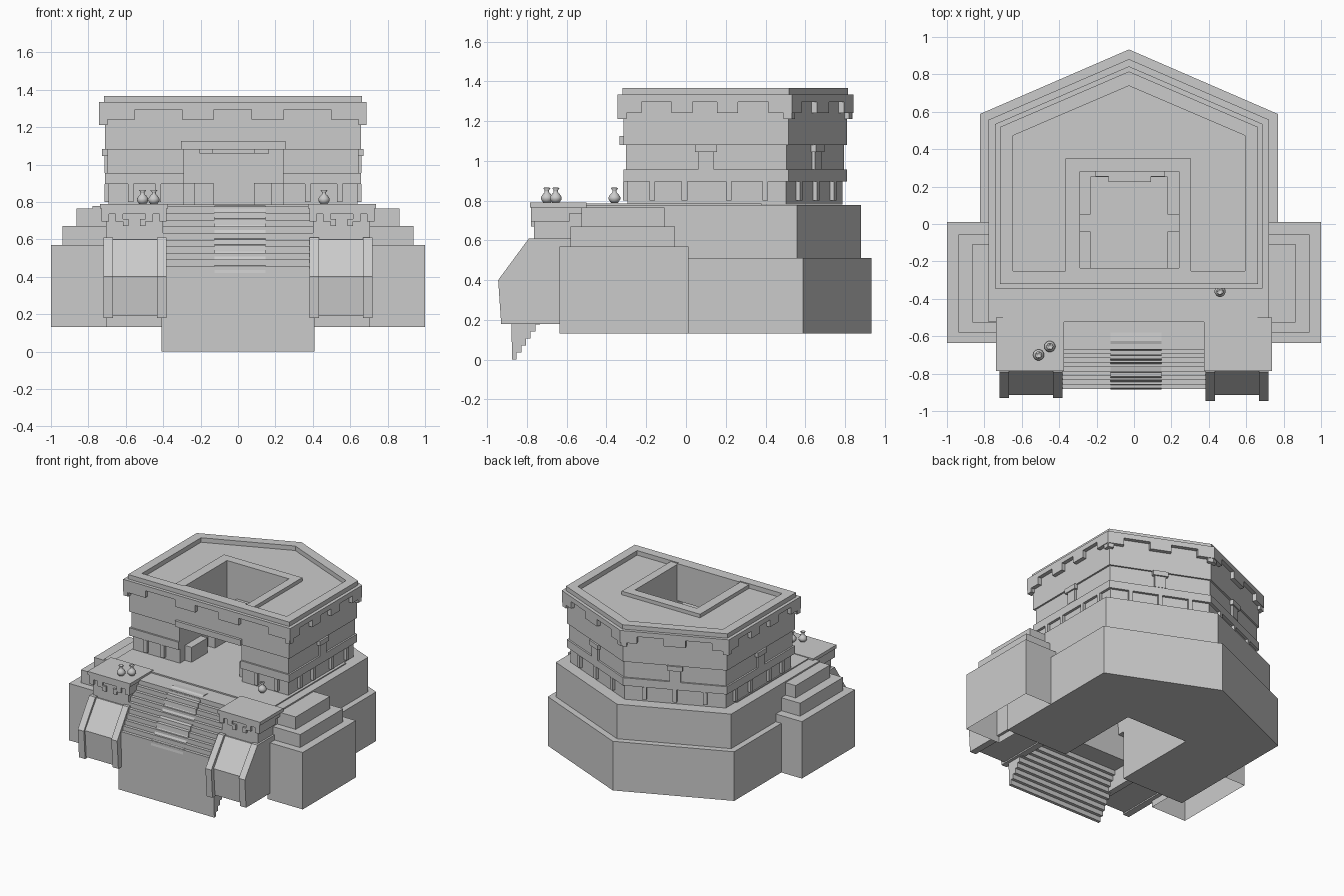
import bpy, bmesh, math
from mathutils import Vector

if "Cube" in bpy.data.objects:
    bpy.data.objects.remove(bpy.data.objects["Cube"])

CX = -0.027                      # symmetry axis of the building
NX0, NX1, NY = -0.29, 0.24, 0.28  # room notch


def finish(name, bm):
    bmesh.ops.recalc_face_normals(bm, faces=bm.faces)
    me = bpy.data.meshes.new(name)
    bm.to_mesh(me)
    bm.free()
    ob = bpy.data.objects.new(name, me)
    bpy.context.collection.objects.link(ob)
    return ob


def extrude(name, pts, vec, open_start=False):
    bm = bmesh.new()
    a = [bm.verts.new(p) for p in pts]
    b = [bm.verts.new(Vector(p) + Vector(vec)) for p in pts]
    n = len(pts)
    for i in range(n):
        j = (i + 1) % n
        bm.faces.new((a[i], a[j], b[j], b[i]))
    bm.faces.new(b)
    if not open_start:
        bm.faces.new(a)
    return finish(name, bm)


def prism(name, pts, z0, z1, open_bottom=False):
    return extrude(name, [(x, y, z0) for x, y in pts], (0, 0, z1 - z0), open_bottom)


def side_profile(name, yz, x0, x1):
    return extrude(name, [(x0, y, z) for y, z in yz], (x1 - x0, 0, 0))


def box(name, x0, x1, y0, y1, z0, z1, open_bottom=False):
    return prism(name, [(x0, y0), (x1, y0), (x1, y1), (x0, y1)], z0, z1, open_bottom)


def outline(d, front=None):
    """Five-sided plan, pushed outward by d."""
    h, f, s, a = 0.685 + d, -0.315 - d, 0.515 + d * 0.65, 0.81 + d * 1.1
    f = f if front is None else front
    return [(CX - h, f), (CX + h, f), (CX + h, s), (CX, a), (CX - h, s)]


def notched(d, front=None, depth=NY):
    o = outline(d, front)
    f = o[0][1]
    return [o[0], (NX0, f), (NX0, depth), (NX1, depth), (NX1, f)] + o[1:]


def ring(name, outer, inner, z0, z1):
    bm = bmesh.new()
    n = len(outer)
    v = [[bm.verts.new((x, y, z)) for x, y in loop]
         for loop, z in ((outer, z0), (outer, z1), (inner, z1), (inner, z0))]
    for k in range(4):
        for i in range(n):
            j = (i + 1) % n
            bm.faces.new((v[k][i], v[k][j], v[(k + 1) % 4][j], v[(k + 1) % 4][i]))
    return finish(name, bm)


def on_edge(name, loop, e, t0, t1, out, inn, z0, z1):
    """Block along edge e of a plan, between fractions t0 and t1."""
    p, q = Vector(loop[e]), Vector(loop[(e + 1) % len(loop)])
    d = q - p
    n = Vector((d.y, -d.x)).normalized()
    a, b = p + d * t0, p + d * t1
    return prism(name, [a + n * out, b + n * out, b - n * inn, a - n * inn], z0, z1)


# Base: two solid tiers with a notch under the room, and the floor
prism("base_lower", notched(0.112, -0.46, 0.22), 0.13, 0.51)
prism("base_upper", notched(0.065, -0.525, 0.22), 0.51, 0.74)
prism("base_floor", outline(0.065, -0.525), 0.74, 0.777)
prism("terrace_floor", [(-0.70, -0.525), (0.66, -0.525), (0.66, 0.38), (-0.70, 0.38)], 0.777, 0.785)

# Temple walls in courses
prism("wall_foot", notched(-0.02), 0.78, 0.895)
prism("wall_band", notched(0.0), 0.895, 0.955)
prism("wall_middle", notched(-0.013), 0.955, 1.08)
prism("wall_upper", notched(0.0), 1.08, 1.332)
box("door_header", NX0, NX1, -0.315, -0.235, 1.08, 1.332)
box("door_lintel", -0.305, 0.255, -0.335, -0.30, 1.08, 1.125)

# Cornice, parapet and skylight rim
ring("cornice", outline(0.03), outline(-0.03), 1.295, 1.333)
ring("parapet", outline(0.005), outline(-0.065), 1.33, 1.367)
box("skylight_rim_left", -0.365, NX0, -0.25, NY, 1.33, 1.36)
box("skylight_rim_right", NX1, 0.305, -0.25, NY, 1.33, 1.36)
box("skylight_rim_back", -0.365, 0.305, NY, 0.35, 1.33, 1.36)
box("skylight_rim_front", NX0, NX1, -0.25, -0.235, 1.33, 1.367)

# Hanging cornice teeth, posts and keystones on every wall
teeth = {0: [(0.13, 0), (0.305, 0.42), (0.585, 0.69)], 1: [(0.36, 0.0)]}
posts_front, posts_side, posts_slant = (0.09, 0.2, 0.8, 0.93), (0.157, 0.36, 0.64, 0.87), (0.2, 0.5, 0.8)
rim, wall, foot = outline(0.03), outline(0.0), outline(-0.02)
for e in range(5):
    length = (Vector(rim[(e + 1) % 5]) - Vector(rim[e])).length
    corner = 0.19 if e == 0 else 0.12
    c = corner / length
    spans = [(0, c), (1 - c, 1), (0.31, 0.43), (0.57, 0.69)]
    if e in (2, 3):
        spans = [(0, c), (1 - c, 1), (0.4, 0.6)]
    for a, b in spans:
        on_edge("cornice_tooth", rim, e, a, b, 0, 0.04, 1.24, 1.297)
    for a, b in ((0, 0.045 / length), (1 - 0.045 / length, 1)):
        on_edge("cornice_corner_drop", rim, e, a, b, -0.005, 0.04, 1.21, 1.24)
    posts = posts_front if e == 0 else posts_slant if e in (2, 3) else posts_side
    for t in posts:
        t = 1 - t if e in (3, 4) else t
        w = 0.016 / length
        on_edge("wall_post", foot, e, t - w, t + w, 0.022, 0.01, 0.80, 0.895)
    if e:
        w = 1 / length
        on_edge("keystone_head", wall, e, 0.5 - 0.058 * w, 0.5 + 0.058 * w, 0.014, 0.03, 1.045, 1.082)
        on_edge("keystone_stem", wall, e, 0.5 - 0.042 * w, 0.5 + 0.042 * w, 0.003, 0.03, 0.955, 1.045)

# Room interior: low ledges with niches
for x0, x1 in ((NX0, -0.232), (0.178, NX1)):
    box("room_ledge", x0, x1, -0.235, -0.04, 0.78, 0.9)
    box("room_ledge", x0, x1, 0.05, NY, 0.78, 0.9)
box("room_back_ledge", NX0, -0.13, 0.25, NY, 0.78, 0.9)
box("room_back_ledge", 0.085, NX1, 0.25, NY, 0.78, 0.9)
box("room_back_head", -0.135, 0.09, 0.225, NY, 1.06, 1.085)
box("room_back_beam", -0.205, 0.165, 0.255, NY, 1.06, 1.085)

# Side terraces, wings and buttresses on both sides
for s in (-1, 1):
    def mx(a, b):
        return (s * b, s * a) if s < 0 else (a, b)
    # stepped side terrace, open underneath
    box("terrace_low", *mx(0.70, 1.0), -0.637, 0.012, 0.13, 0.57, True)
    box("terrace_mid", *mx(0.68, 0.938), -0.58, -0.055, 0.56, 0.67)
    box("terrace_top", *mx(0.68, 0.863), -0.527, -0.108, 0.66, 0.766)
    # wing with slab and crenellated trim
    box("wing_body", *mx(0.40, 0.705), -0.765, -0.50, 0.59, 0.765)
    box("wing_slab", *mx(0.375, 0.738), -0.785, -0.50, 0.764, 0.79)
    box("wing_trim", *mx(0.383, 0.73), -0.78, -0.52, 0.735, 0.766)
    for a, b in ((0.383, 0.42), (0.455, 0.495), (0.615, 0.655), (0.69, 0.73)):
        box("wing_tooth", *mx(a, b), -0.78, -0.74, 0.695, 0.737)
    for a, b in ((0.495, 0.525), (0.585, 0.615)):
        box("wing_tooth_foot", *mx(a, b), -0.78, -0.74, 0.67, 0.71)
    for x0, x1 in ((0.383, 0.42), (0.69, 0.73)):
        box("wing_side_tooth", *mx(x0, x1), -0.78, -0.585, 0.695, 0.737)
    # sloping buttress: panel between two ribs
    yf = 0.015 if s > 0 else 0.0
    rib = [(-0.50, 0.61), (-0.79, 0.61), (-0.93 - yf, 0.40), (-0.915 - yf, 0.18), (-0.50, 0.18)]
    panel = [(-0.50, 0.60), (-0.775, 0.60), (-0.915, 0.40), (-0.90, 0.19), (-0.50, 0.19)]
    side_profile("buttress_rib", rib, *mx(0.383, 0.433))
    side_profile("buttress_rib", rib, *mx(0.668, 0.72))
    side_profile("buttress_panel", panel, *mx(0.43, 0.67))

# Stairs: stepped top, same steps repeated underneath
N, RISE, RUN = 10, 0.0355, 0.0235
top = [(-0.52, 0.775)]
for i in range(N):
    y = -0.67 - i * RUN
    top += [(y, 0.775 - i * RISE), (y, 0.775 - (i + 1) * RISE)]
top = top[:-1]
DROP = 0.775 - (N - 1) * RISE
side_profile("stairs", top + [(y + 0.006, z - DROP) for y, z in reversed(top)], -0.41, 0.41)

# Worn runner down the middle of the stairs
run = [(-0.58, 0.777), (-0.625, 0.781), (-0.672, 0.765), (-0.676, 0.747), (-0.70, 0.745), (-0.702, 0.712),
       (-0.722, 0.71), (-0.726, 0.676), (-0.765, 0.605), (-0.79, 0.60), (-0.793, 0.572), (-0.816, 0.57),
       (-0.82, 0.535), (-0.86, 0.46), (-0.878, 0.458), (-0.884, 0.42)]
side_profile("stair_runner", run + [(-0.85, 0.42), (-0.60, 0.74)], -0.125, 0.148)

# Vases
VASE = [(0.0, 0.0), (0.018, 0.0), (0.03, 0.018), (0.03, 0.03), (0.02, 0.045), (0.011, 0.053),
        (0.011, 0.064), (0.019, 0.075), (0.012, 0.077), (0.008, 0.06), (0.0, 0.06)]
for x, y in ((-0.51, -0.70), (-0.45, -0.655), (0.46, -0.36)):
    bm = bmesh.new()
    vs = [bm.verts.new((r, 0, z)) for r, z in VASE]
    es = [bm.edges.new(p) for p in zip(vs, vs[1:])]
    bmesh.ops.spin(bm, geom=vs + es, cent=(0, 0, 0), axis=(0, 0, 1), angle=2 * math.pi, steps=14)
    bmesh.ops.remove_doubles(bm, verts=bm.verts, dist=0.0005)
    for f in bm.faces:
        f.smooth = True
    ob = finish("vase", bm)
    ob.location = (x, y, 0.788)
